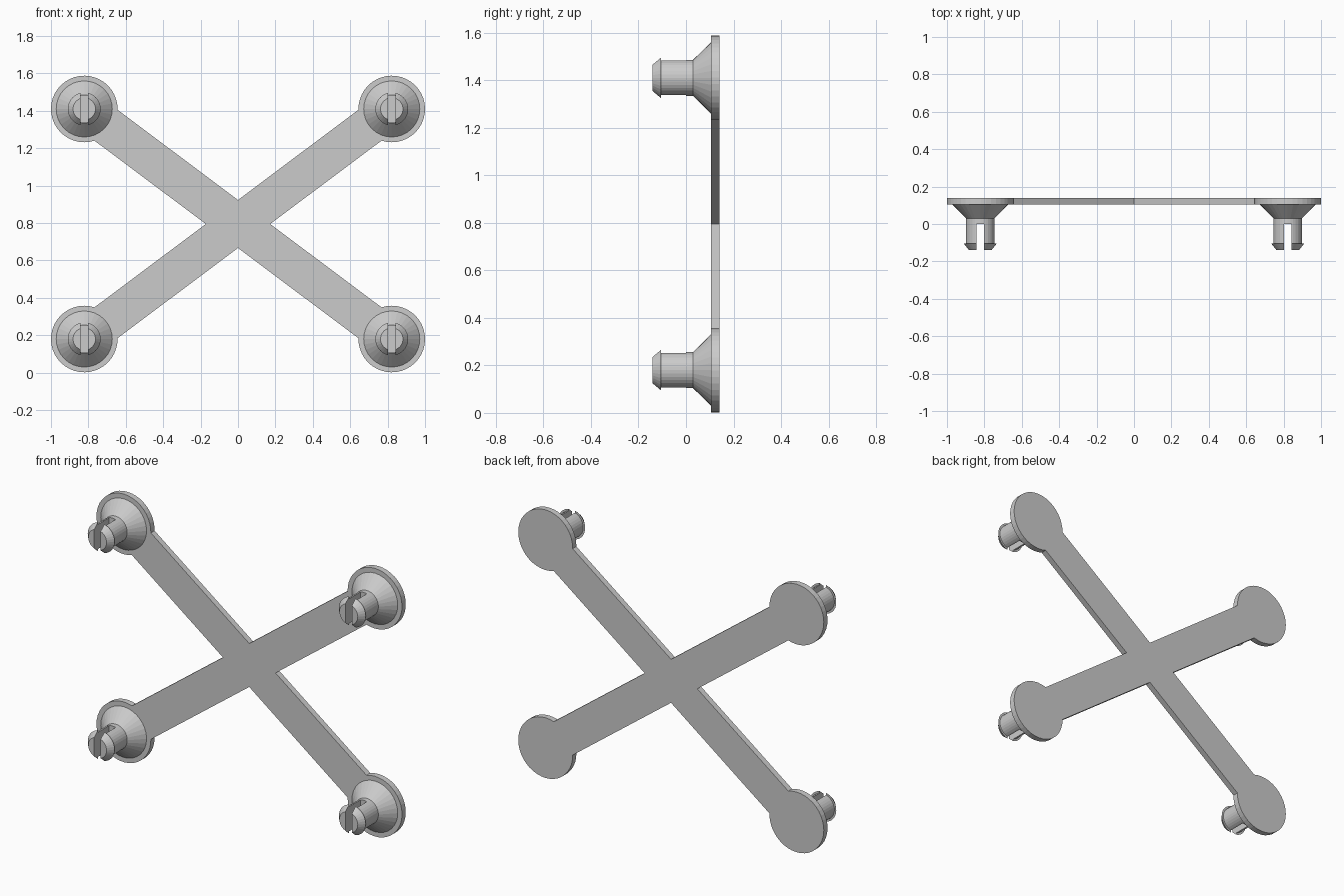
import bpy, bmesh, math
from mathutils import Matrix, Vector

cube = bpy.data.objects.get("Cube")
if cube:
    bpy.data.objects.remove(cube, do_unlink=True)

# Key sizes
CX, CZ = 0.822, 0.615          # peg centre offsets from the middle
MID_Z = 0.795
DISC_R, ARM_HALF = 0.178, 0.103
FRONT_Y, BACK_Y = 0.105, 0.14
SEGMENTS = 32

grey = bpy.data.materials.new("light_grey")
grey.use_nodes = True
grey.diffuse_color = (0.6, 0.6, 0.6, 1)
grey.node_tree.nodes["Principled BSDF"].inputs["Base Color"].default_value = (0.6, 0.6, 0.6, 1)


def add_object(name, bm):
    bmesh.ops.recalc_face_normals(bm, faces=bm.faces)
    mesh = bpy.data.meshes.new(name)
    bm.to_mesh(mesh)
    bm.free()
    mesh.materials.append(grey)
    obj = bpy.data.objects.new(name, mesh)
    bpy.context.collection.objects.link(obj)
    return obj


# Cross plate: one outline with a round pad at each arm end
tilt = math.atan2(CZ, CX)
neck = math.asin(ARM_HALF / DISC_R)
reach = math.hypot(CX, CZ)
side, top = ARM_HALF / math.sin(tilt), ARM_HALF / math.cos(tilt)
crotches = [(0, top), (-side, 0), (0, -top), (side, 0)]
outline = []
for heading, crotch in zip((tilt, math.pi - tilt, math.pi + tilt, -tilt), crotches):
    start, sweep = heading - math.pi + neck, 2 * (math.pi - neck)
    for i in range(SEGMENTS + 1):
        a = start + sweep * i / SEGMENTS
        outline.append((reach * math.cos(heading) + DISC_R * math.cos(a),
                        reach * math.sin(heading) + DISC_R * math.sin(a)))
    outline.append(crotch)

bm = bmesh.new()
face = bm.faces.new([bm.verts.new((x, FRONT_Y, MID_Z + z)) for x, z in outline])
extruded = bmesh.ops.extrude_face_region(bm, geom=[face], use_keep_orig=True)
moved = [g for g in extruded["geom"] if isinstance(g, bmesh.types.BMVert)]
bmesh.ops.translate(bm, verts=moved, vec=(0, BACK_Y - FRONT_Y, 0))
add_object("cross_plate", bm)

# Peg: turned profile of (radius, y) with flared base and barbed tip
profile = [(0, 0.11), (0.15, 0.11), (0.15, 0.105), (0.076, 0.03),
           (0.076, -0.105), (0.088, -0.105), (0.06, -0.14), (0, -0.14)]
bm = bmesh.new()
verts = [bm.verts.new((r, y, 0)) for r, y in profile]
edges = [bm.edges.new(pair) for pair in zip(verts, verts[1:])]
bmesh.ops.spin(bm, geom=verts + edges, cent=(0, 0, 0), axis=(0, 1, 0),
               angle=math.tau, steps=SEGMENTS)
bmesh.ops.remove_doubles(bm, verts=bm.verts, dist=0.0001)
peg = add_object("peg_template", bm)

# Slot that splits the tip into two prongs
bm = bmesh.new()
bmesh.ops.create_cube(bm, size=1, matrix=Matrix.Translation((0, -0.1, 0))
                      @ Matrix.Diagonal((0.042, 0.2, 0.4, 1)))
cutter = add_object("slot_cutter", bm)
cutter.hide_render = True
cut = peg.modifiers.new("slot", "BOOLEAN")
cut.operation, cut.solver, cut.object = "DIFFERENCE", "EXACT", cutter
bpy.context.view_layer.update()
peg_mesh = bpy.data.meshes.new_from_object(
    peg.evaluated_get(bpy.context.evaluated_depsgraph_get()))
peg_mesh.name = "slotted_peg"
for helper in (peg, cutter):
    bpy.data.objects.remove(helper, do_unlink=True)

# One peg on every pad
for side_name, sx in (("left", 1), ("right", -1)):
    for level, sz in (("upper", 1), ("lower", -1)):
        obj = bpy.data.objects.new(f"{level}_{side_name}_peg", peg_mesh)
        obj.location = Vector((sx * CX, 0, MID_Z + sz * CZ))
        bpy.context.collection.objects.link(obj)
